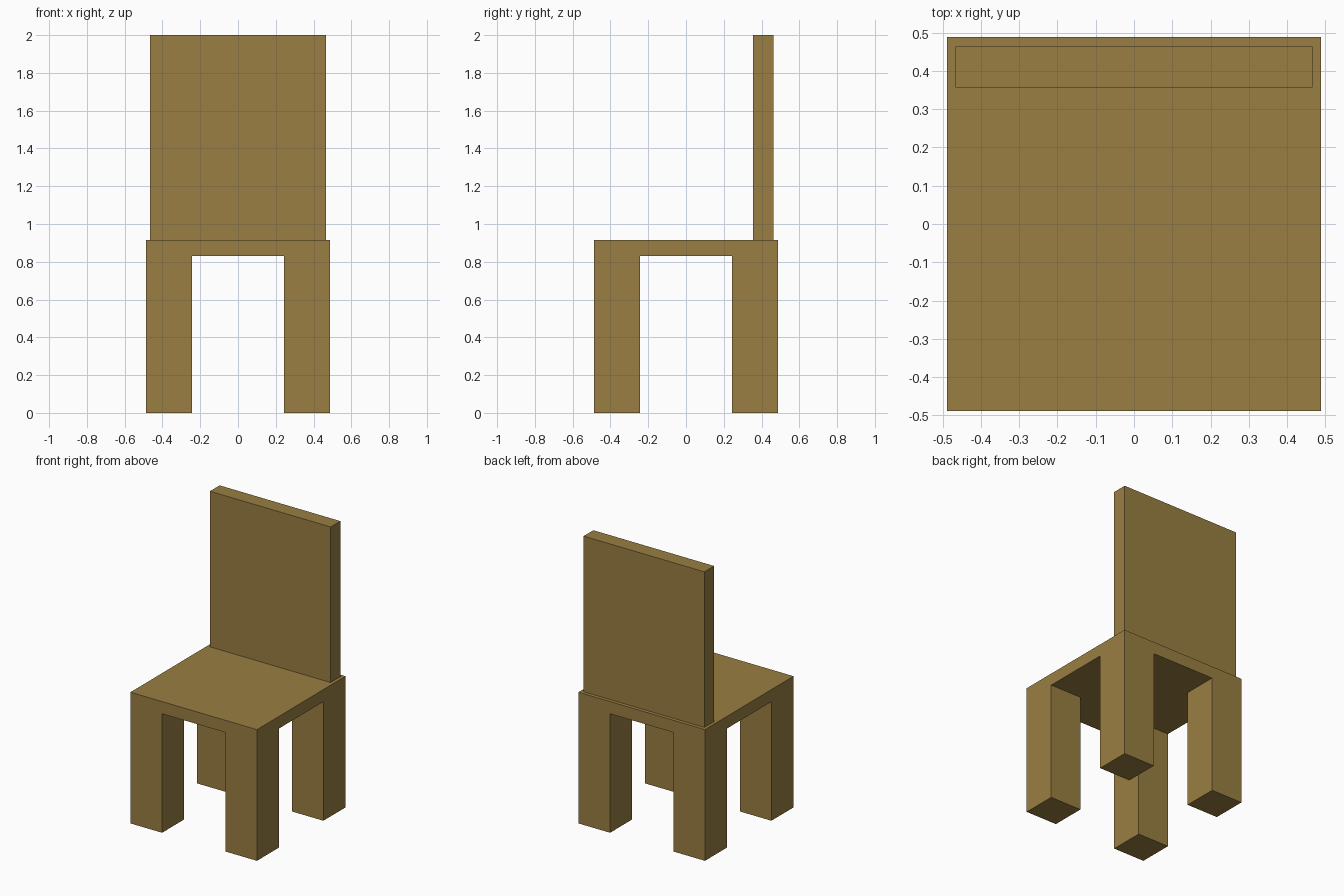
import bpy, bmesh
from mathutils import Matrix, Vector

if "Cube" in bpy.data.objects:
    bpy.data.objects.remove(bpy.data.objects["Cube"])

HALF = 0.488          # half width of the seat
INNER = 0.244         # inner face of the legs
SEAT_LOW, SEAT_TOP = 0.83, 0.915

wood = bpy.data.materials.new("wood")
wood.diffuse_color = (0.32, 0.21, 0.055, 1)
wood.use_nodes = True
wood.node_tree.nodes["Principled BSDF"].inputs["Base Color"].default_value = wood.diffuse_color


def box(bm, low, high):
    low, high = Vector(low), Vector(high)
    matrix = Matrix.Translation((low + high) / 2) @ Matrix.Diagonal((*(high - low), 1))
    bmesh.ops.create_cube(bm, size=1, matrix=matrix)


def finish(bm, name):
    bmesh.ops.recalc_face_normals(bm, faces=bm.faces[:])
    mesh = bpy.data.meshes.new(name)
    bm.to_mesh(mesh)
    bm.free()
    mesh.materials.append(wood)
    obj = bpy.data.objects.new(name, mesh)
    bpy.context.collection.objects.link(obj)


# Seat slab, cut along the inner leg lines
bm = bmesh.new()
box(bm, (-HALF, -HALF, SEAT_LOW), (HALF, HALF, SEAT_TOP))
for axis in (Vector((1, 0, 0)), Vector((0, 1, 0))):
    for side in (-INNER, INNER):
        bmesh.ops.bisect_plane(bm, geom=bm.verts[:] + bm.edges[:] + bm.faces[:],
                               plane_co=axis * side, plane_no=axis)

# Four legs drawn down from the corners of the underside, flush with the seat
bm.normal_update()
corners = []
for f in bm.faces:
    c = f.calc_center_median()
    if f.normal.z < -0.9 and abs(c.x) > INNER and abs(c.y) > INNER:
        corners.append(f)
legs = bmesh.ops.extrude_discrete_faces(bm, faces=corners)["faces"]
for f in legs:
    for v in f.verts:
        v.co.z = 0
bmesh.ops.dissolve_limit(bm, angle_limit=0.01, verts=bm.verts[:], edges=bm.edges[:])
finish(bm, "seat_with_legs")

# Upright back panel
bm = bmesh.new()
box(bm, (-0.466, 0.356, SEAT_TOP), (0.466, 0.463, 2.0))
finish(bm, "backrest")
